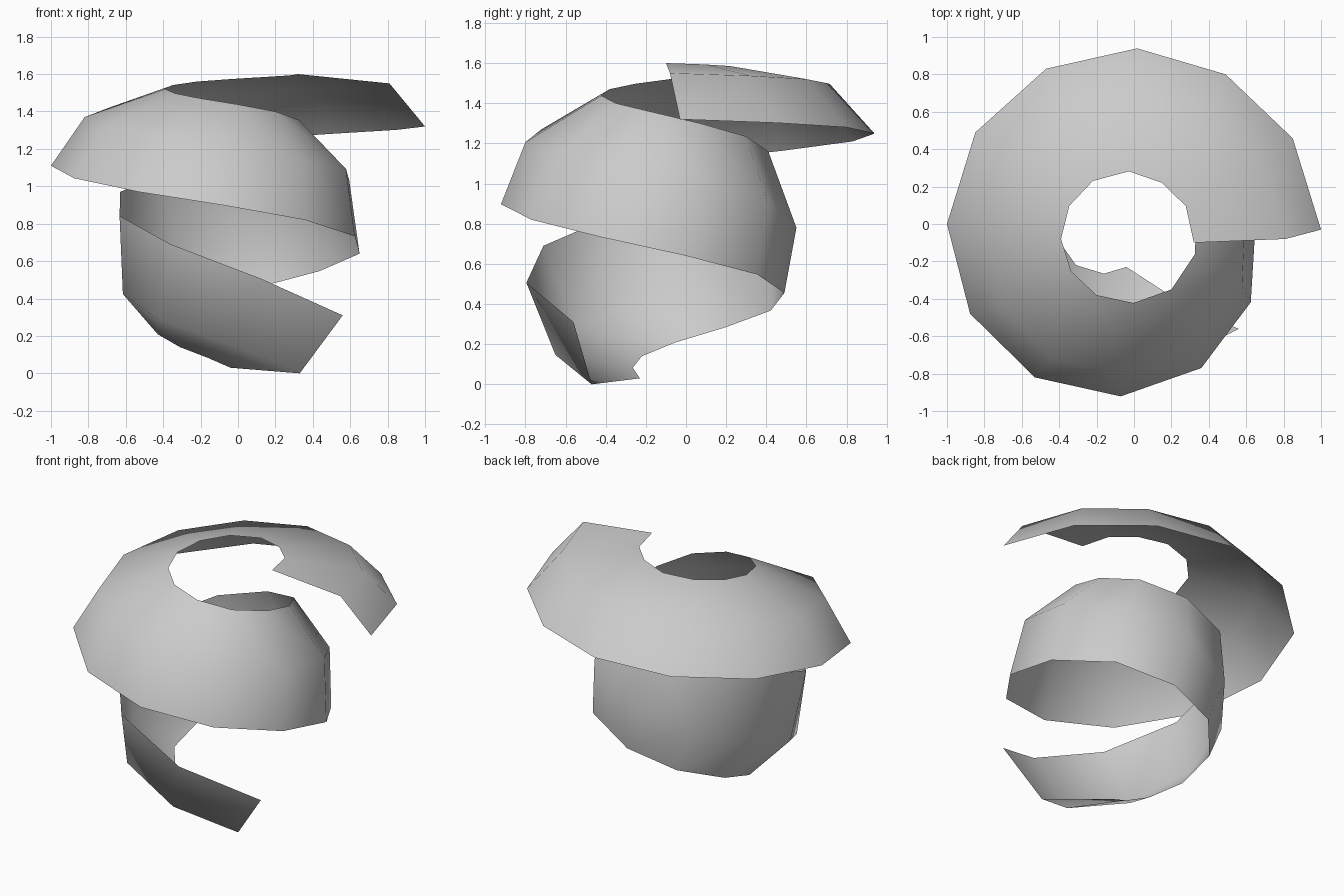
import bpy, math
from mathutils import Vector

if "Cube" in bpy.data.objects:
    bpy.data.objects.remove(bpy.data.objects["Cube"])

# Guide points of the spiralling band, one every second row, from its top end down
LOWER = [(1, -.03, 1.32), (.49, .80, 1.28), (-.47, .83, 1.21), (-1, 0, 1.11),
         (-.53, -.82, .97), (.36, -.77, .82), (.65, 0, .64), (.09, .49, .455),
         (-.425, .20, .285), (-.31, -.22, .14), (-.04, -.23, .03)]
MIDDLE = [(.81, -.08, 1.55), (.40, .60, 1.52), (-.39, .62, 1.465), (-.82, -.03, 1.37),
          (-.43, -.72, 1.27), (.34, -.66, 1.14), (.595, .06, 1.03), (.02, .55, .78),
          (-.57, .14, .55), (-.43, -.55, .29), (.33, -.47, 0)]
UPPER = [(.32, -.10, 1.60), (.15, .22, 1.585), (-.22, .23, 1.56), (-.39, -.08, 1.52),
         (-.20, -.38, 1.47), (.20, -.35, 1.40), (.33, .07, 1.30), (-.07, .41, 1.16),
         (-.63, .05, .97), (-.36, -.71, .69), (.56, -.56, .31)]


def spiral(points):
    """Wind around the z axis through the points, adding one smooth point in each gap."""
    polar, last = [], None
    for x, y, z in points:
        a = math.atan2(y, x)
        while last is not None and a < last:
            a += math.tau
        last = a
        polar.append(Vector((a, math.hypot(x, y), z)))
    p = [2 * polar[0] - polar[1]] + polar + [2 * polar[-1] - polar[-2]]
    out = []
    for i in range(1, len(p) - 1):
        out.append(p[i])
        if i < len(p) - 2:
            out.append((9 * (p[i] + p[i + 1]) - p[i - 1] - p[i + 2]) / 16)
    return [(r * math.cos(a), r * math.sin(a), z) for a, r, z in out]


# Band: three spiral edges joined by triangles
rails = [spiral(r) for r in (LOWER, MIDDLE, UPPER)]
n = len(rails[0])
faces = []
for i in range(n - 1):
    k, m, u = i, n + i, 2 * n + i
    faces += [(k, k + 1, m + 1), (k, m + 1, m), (m, m + 1, u), (m + 1, u + 1, u)]
mesh = bpy.data.meshes.new("spiral_band")
mesh.from_pydata([v for rail in rails for v in rail], [], faces)
mesh.shade_smooth()
band = bpy.data.objects.new("spiral_band", mesh)
bpy.context.collection.objects.link(band)

# Plain grey
grey = bpy.data.materials.new("light_grey")
grey.diffuse_color = (.6, .6, .6, 1)
grey.use_nodes = True
grey.node_tree.nodes["Principled BSDF"].inputs["Base Color"].default_value = grey.diffuse_color
mesh.materials.append(grey)
